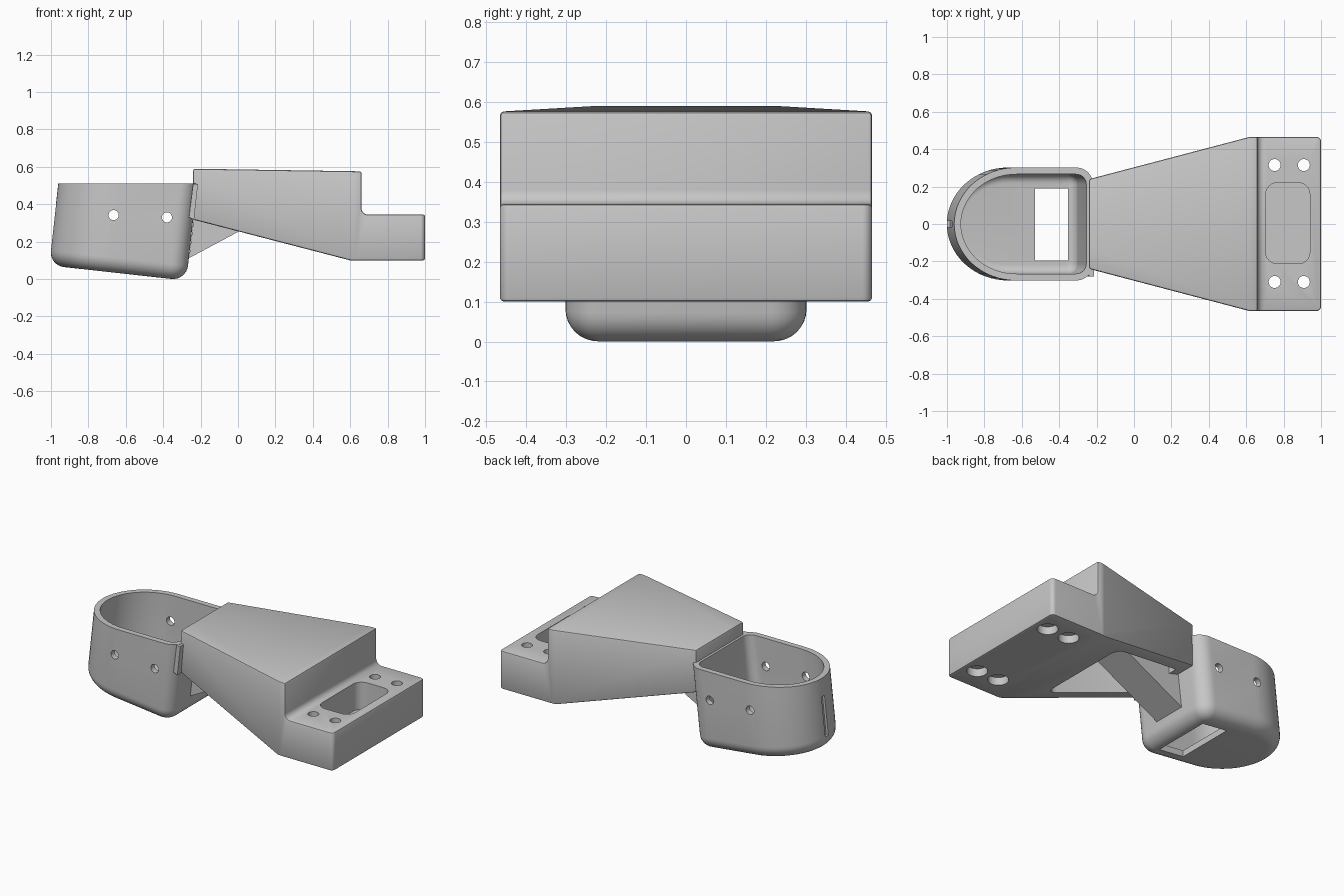
import bpy, bmesh
from math import sin, cos, pi, radians
from mathutils import Vector, Matrix

if "Cube" in bpy.data.objects:
    bpy.data.objects.remove(bpy.data.objects["Cube"])

SHADE = (0.57, 0.57, 0.57, 1)
grey = bpy.data.materials.new("plain_grey")
grey.use_nodes = True
grey.diffuse_color = SHADE
grey.node_tree.nodes["Principled BSDF"].inputs["Base Color"].default_value = SHADE


def loft(name, loops):
    """Closed solid through a list of equal-length loops of 3D points."""
    bm = bmesh.new()
    rings = [[bm.verts.new(p) for p in loop] for loop in loops]
    n = len(rings[0])
    for a, b in zip(rings, rings[1:]):
        for i in range(n):
            j = (i + 1) % n
            bm.faces.new((a[i], a[j], b[j], b[i]))
    bm.faces.new(rings[0][::-1])
    bm.faces.new(rings[-1])
    bmesh.ops.recalc_face_normals(bm, faces=bm.faces)
    mesh = bpy.data.meshes.new(name)
    bm.to_mesh(mesh)
    bm.free()
    mesh.materials.append(grey)
    ob = bpy.data.objects.new(name, mesh)
    bpy.context.collection.objects.link(ob)
    return ob


def rounded(points, n=6):
    """Outline from (x, y, radius) corners."""
    out = []
    for i, (x, y, r) in enumerate(points):
        p = Vector((x, y))
        if r == 0:
            out.append(p)
            continue
        a = (Vector(points[i - 1][:2]) - p).normalized()
        b = (Vector(points[(i + 1) % len(points)][:2]) - p).normalized()
        half = a.angle(b) / 2
        reach = r * cos(half) / sin(half)
        to_centre = (a + b).normalized() * (r / sin(half))
        start, end = a * reach - to_centre, b * reach - to_centre
        sweep = pi - 2 * half
        for k in range(n + 1):
            t = k / n
            arc = (start * sin((1 - t) * sweep) + end * sin(t * sweep)) / sin(sweep)
            out.append(p + to_centre + arc)
    return out


def prism(name, outline, lo, hi, axis="z"):
    if axis == "z":
        return loft(name, [[(p[0], p[1], h) for p in outline] for h in (lo, hi)])
    return loft(name, [[(p[0], h, p[1]) for p in outline] for h in (lo, hi)])


def rect(x0, x1, y0, y1, r=0):
    return rounded([(x0, y0, r), (x1, y0, r), (x1, y1, r), (x0, y1, r)])


def circle(x, y, r, n=28):
    return [(x + r * cos(2 * pi * k / n), y + r * sin(2 * pi * k / n)) for k in range(n)]


def apply_mod(ob, mod):
    bpy.ops.object.select_all(action="DESELECT")
    bpy.context.view_layer.objects.active = ob
    ob.select_set(True)
    bpy.ops.object.modifier_apply(modifier=mod.name)


def boolean(ob, other, operation="DIFFERENCE"):
    mod = ob.modifiers.new("cut", "BOOLEAN")
    mod.operation, mod.solver, mod.object = operation, "EXACT", other
    apply_mod(ob, mod)
    bpy.data.objects.remove(other)


def smooth(ob):
    bpy.ops.object.select_all(action="DESELECT")
    bpy.context.view_layer.objects.active = ob
    ob.select_set(True)
    bpy.ops.object.shade_smooth_by_angle(angle=radians(28))


# Flared arm: side profile crossed with plan outline
side = rounded([(-0.24, 0.59, 0), (0.66, 0.576, 0), (0.66, 0.345, 0.035), (1, 0.345, 0),
                (1, 0.1, 0), (0.6, 0.1, 0), (-0.24, 0.318, 0)])
plan = rounded([(-0.24, -0.24, 0), (0.62, -0.466, 0.06), (1, -0.466, 0.025),
                (1, 0.466, 0.025), (0.62, 0.466, 0.06), (-0.24, 0.24, 0)])
arm = prism("flared_arm", side, -0.6, 0.6, "y")
boolean(arm, prism("plan", plan, -0.1, 0.8), "INTERSECT")
bevel = arm.modifiers.new("edges", "BEVEL")
bevel.width, bevel.segments, bevel.limit_method = 0.01, 2, "ANGLE"
bevel.angle_limit = radians(40)
bevel.use_clamp_overlap = False
apply_mod(arm, bevel)

# Hollow underside of the arm
hollow = rounded([(-0.17, -0.17, 0.02), (0.39, -0.32, 0.05), (0.39, 0.32, 0.05), (-0.17, 0.17, 0.02)])
boolean(arm, prism("hollow", hollow, -0.1, 0.53))

# Pocket and counterbored screw holes in the mounting pad
boolean(arm, prism("pocket", rect(0.705, 0.94, -0.212, 0.22, 0.06), 0.17, 0.5))
for x in (0.752, 0.908):
    for y in (-0.31, 0.315):
        boolean(arm, prism("hole", circle(x, y, 0.032), 0, 0.6))
        boolean(arm, prism("counterbore", circle(x, y, 0.06), 0, 0.15))
smooth(arm)

# Gusset under the arm
prism("gusset", [(-0.262, 0.112), (0.395, 0.463), (0.395, 0.535), (-0.225, 0.535), (-0.235, 0.34)],
      -0.11, 0.11, "y")


# Tilted cup
def cup_loop(inset, z):
    w = 0.302 - inset
    corner = max(0.09 - inset, 0.025)
    pts = []
    for k in range(33):
        a = pi / 2 + pi * k / 32
        pts.append((-0.408 + (0.33 - inset) * cos(a), w * sin(a), z))
    for cy, start in ((-w + corner, -pi / 2), (w - corner, 0)):
        for k in range(9):
            a = start + pi / 2 * k / 8
            pts.append((-inset - corner + corner * cos(a), cy + corner * sin(a), z))
    return pts


def cup_solid(name, wall, floor, top, fillet):
    loops = []
    for k in range(9):
        a = pi / 2 * k / 8
        loops.append(cup_loop(wall + fillet * (1 - sin(a)), floor + fillet * (1 - cos(a))))
    ob = loft(name, loops + [cup_loop(wall, top)])
    ob.data.transform(Matrix.Translation((-0.276, 0, -0.008)) @ Matrix.Rotation(radians(6.3), 4, "Y"))
    return ob


cup = cup_solid("tilted_cup", 0, 0, 0.7, 0.08)
boolean(cup, cup_solid("cavity", 0.036, 0.04, 0.9, 0.05))
boolean(cup, prism("level_trim", rect(-1.5, 0.5, -1, 1), 0.51, 1.2))
boolean(cup, prism("floor_slot", rect(-0.53, -0.353, -0.195, 0.19), -0.2, 0.25))
for x, z in ((-0.665, 0.342), (-0.38, 0.33)):
    boolean(cup, prism("cross_hole", circle(x, z, 0.027), -0.6, 0.6, "y"))

# Narrow groove down the nose of the cup
groove = [(-1.1, 0.15), (-0.985, 0.15), (-0.958, 0.4), (-1.1, 0.4)]
boolean(cup, prism("nose_groove", groove, -0.015, 0.015, "y"))
smooth(cup)

# Small tab where the cup meets the arm
prism("side_tab", [(-0.262, 0.33), (-0.235, 0.318), (-0.214, 0.508), (-0.24, 0.508)],
      -0.28, -0.235, "y")
